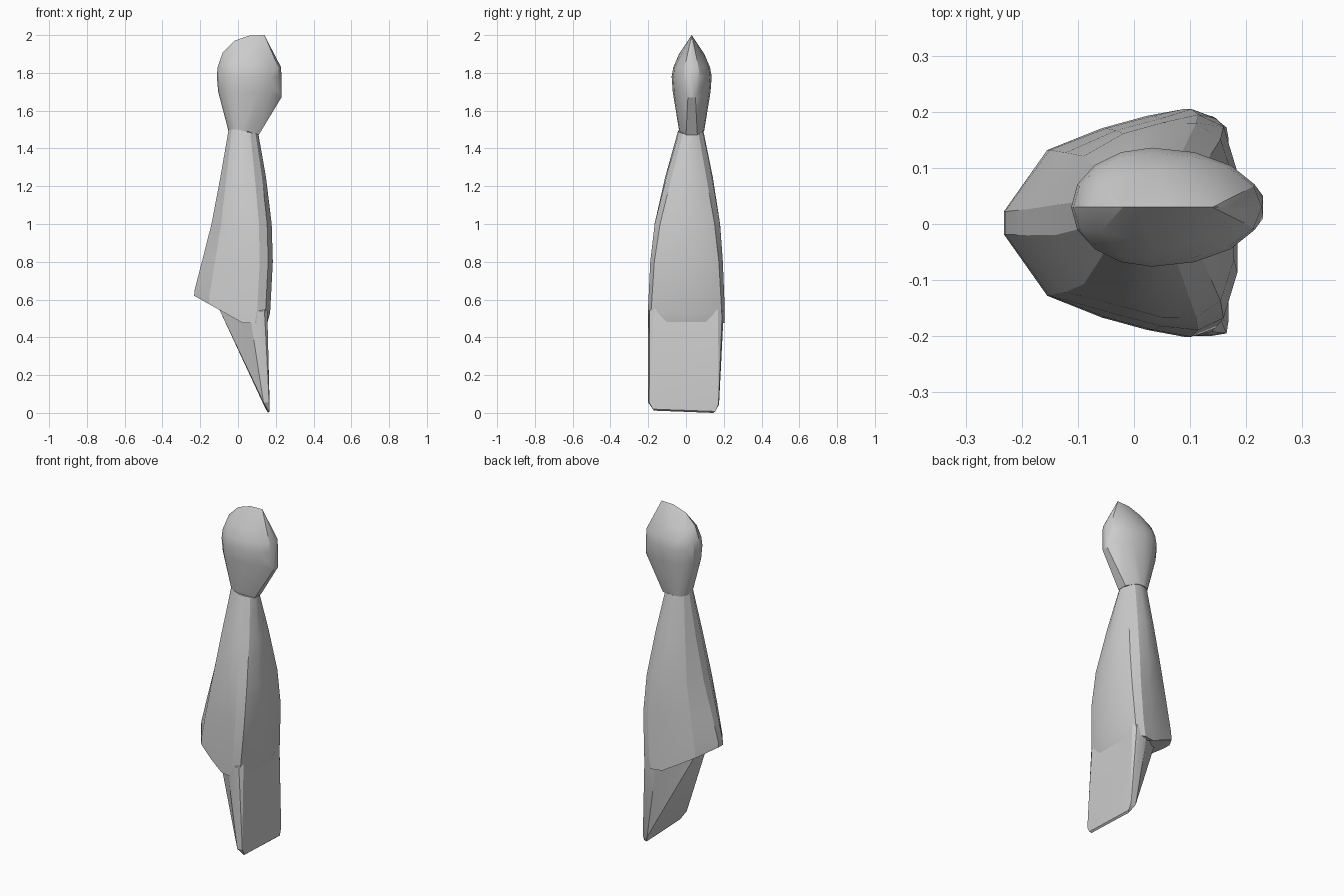
import bpy, bmesh, math

if "Cube" in bpy.data.objects:
    bpy.data.objects.remove(bpy.data.objects["Cube"])


def finish(bm, name):
    bmesh.ops.recalc_face_normals(bm, faces=bm.faces)
    me = bpy.data.meshes.new(name)
    bm.to_mesh(me)
    bm.free()
    ob = bpy.data.objects.new(name, me)
    bpy.context.collection.objects.link(ob)
    bpy.ops.object.select_all(action='DESELECT')
    bpy.context.view_layer.objects.active = ob
    ob.select_set(True)
    bpy.ops.object.shade_smooth_by_angle(angle=math.radians(25))
    return ob


def hull(name, pts):
    bm = bmesh.new()
    for p in pts:
        bm.verts.new(p)
    r = bmesh.ops.convex_hull(bm, input=bm.verts)
    junk = {v for v in r["geom_interior"] + r["geom_unused"] if isinstance(v, bmesh.types.BMVert)}
    bmesh.ops.delete(bm, geom=list(junk), context='VERTS')
    return finish(bm, name)


# Head: teardrop section, thin ridge on top
CY = 0.03
head = []
for z, x0, x1, hy in [(1.49, -0.05, 0.11, 0.066), (1.70, -0.105, 0.228, 0.1),
                      (1.78, -0.112, 0.23, 0.106), (1.83, -0.108, 0.228, 0.097)]:
    for i in range(16):
        a = 2 * math.pi * i / 16
        u = 0.42 - 0.42 * math.cos(a) if math.cos(a) > 0 else 0.42 - 0.58 * math.cos(a)
        head.append((x0 + (x1 - x0) * u, CY + hy * math.sin(a), z))
head += [(0.11, CY + d, 1.472) for d in (-0.03, 0.03)]
head += [(0.23, CY + d, 1.67) for d in (-0.02, 0.02)]
# ridge outline and soft shoulders
for x, z in [(-0.08, 1.91), (-0.02, 1.97), (0.06, 1.997), (0.14, 2.0)]:
    head += [(x, CY, z)]
for x, z, d in [(-0.06, 1.89, 0.045), (0.04, 1.9, 0.067), (0.12, 1.9, 0.055)]:
    head += [(x, CY - d, z), (x, CY + d, z)]
hull("head", head)

# Body: rounded-triangle sections, round at the neck, bulging to -x below
HALF = [(0, 0.1), (0.2, 0.64), (0.45, 0.83), (0.66, 0.94), (0.83, 1), (0.94, 0.92), (1, 0.5)]
ROUND = [(0.5 - 0.5 * math.cos(t), math.sin(t))
         for t in [math.pi * k / 7 for k in (0.5, 1.5, 2.5, 3.5, 4.5, 5.5, 6.5)]]
# z, x min, x max, half width, centre y, blend to triangle
SECTIONS = [(1.50, -0.05, 0.11, 0.067, 0.025, 0.0), (1.25, -0.095, 0.15, 0.128, 0.016, 0.3),
            (1.0, -0.142, 0.18, 0.18, 0.007, 0.6), (0.8, -0.192, 0.185, 0.195, 0.003, 0.85),
            (0.65, -0.23, 0.17, 0.203, 0.002, 1.0), (None, -0.232, 0.155, 0.203, 0.002, 1.0)]
bm = bmesh.new()
rings = []
for z, x0, x1, hy, cy, t in SECTIONS:
    mix = [(a[0] * (1 - t) + b[0] * t, a[1] * (1 - t) + b[1] * t) for a, b in zip(ROUND, HALF)]
    outline = mix + [(u, -v) for u, v in reversed(mix)]
    ring = []
    for u, v in outline:
        x = x0 + (x1 - x0) * u
        zz = max(0.62 - 0.56 * (x - x0), 0.475) if z is None else z
        if z == 0.65:  # follow the slanted underside
            zz = 0.65 - 0.12 * u
        if z == 1.5:   # slanted neck
            zz = 1.51 - 0.035 * u
        ring.append(bm.verts.new((x, cy + hy * v, zz)))
    rings.append(ring)
n = len(rings[0])
for a, b in zip(rings, rings[1:]):
    for i in range(n):
        bm.faces.new((a[i], a[(i + 1) % n], b[(i + 1) % n], b[i]))
bm.faces.new(rings[0])
bm.faces.new(rings[-1])
bmesh.ops.triangulate(bm, faces=[f for f in bm.faces if len(f.verts) > 4])
finish(bm, "body")

# Tail: flat-backed wedge tapering to a thin edge on the floor
tail = [(0.158, -0.17, 0.012), (0.158, 0.145, 0.0), (0.168, -0.175, 0.02), (0.168, 0.155, 0.008),
        (0.135, -0.2, 0.055), (0.135, 0.175, 0.045), (0.165, -0.195, 0.055), (0.165, 0.172, 0.045)]
for s in (-1, 1):
    tail += [(-0.1, 0.05 * s, 0.55), (-0.1, 0.05 * s, 0.6), (0.155, 0.17 * s, 0.54),
             (0.14, 0.192 * s, 0.54), (0.06, 0.19 * s, 0.54), (0.1, 0.2 * s, 0.54),
             (0.14, 0.15 * s, 0.6)]
hull("tail", tail)
